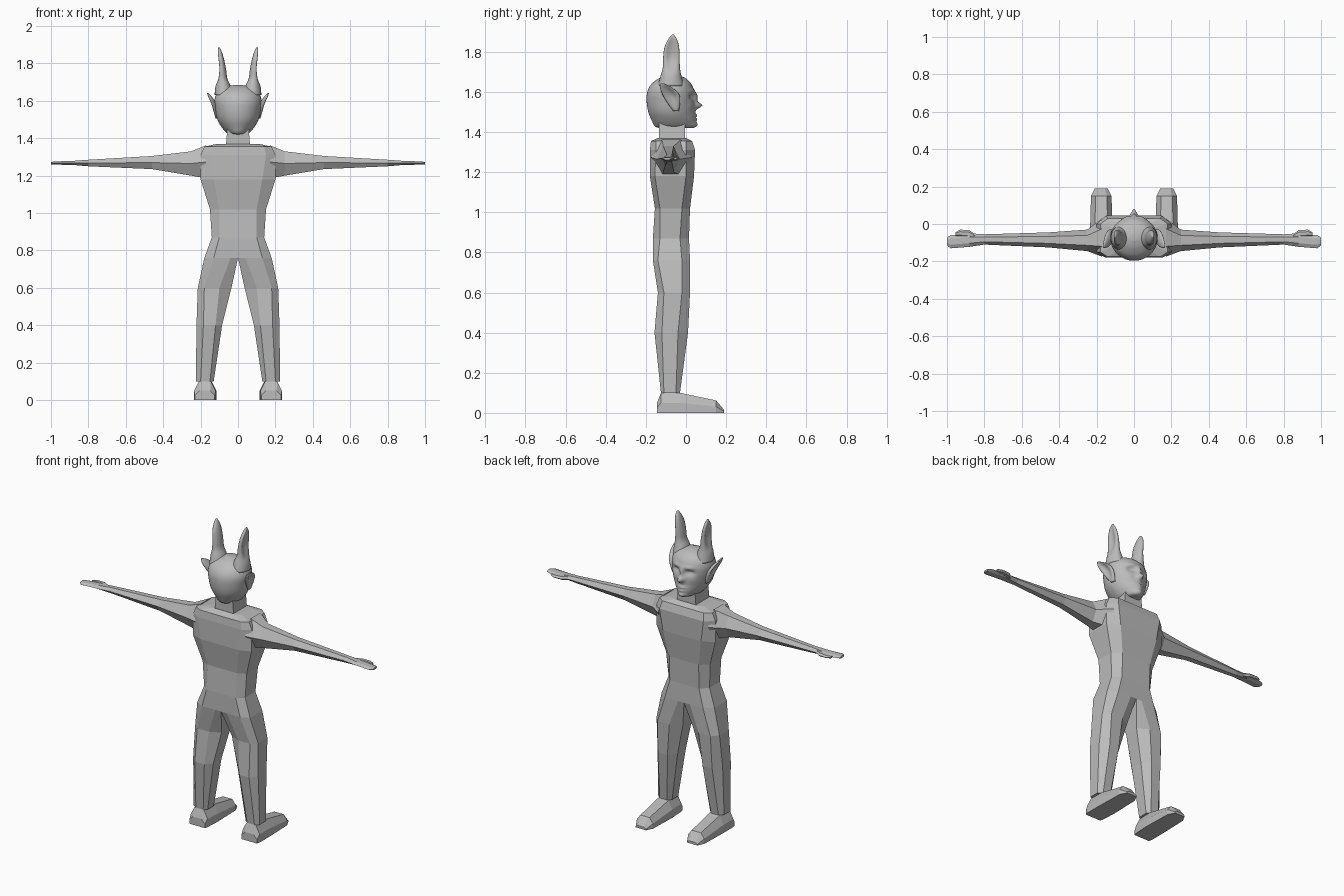
import bpy
import bmesh
from math import sin, cos, pi, exp
from mathutils import Matrix, Vector

default_cube = bpy.data.objects.get("Cube")
if default_cube:
    bpy.data.objects.remove(default_cube, do_unlink=True)

# One plain clay colour
clay = bpy.data.materials.new("clay_grey")
clay.use_nodes = True
grey = (0.5, 0.5, 0.5, 1)
clay.diffuse_color = grey
clay.node_tree.nodes["Principled BSDF"].inputs["Base Color"].default_value = grey


def loft(name, rings, mirrored=True, smooth=False):
    """Skin a stack of equal rings, cap both ends, optionally mirror across x."""
    bm = bmesh.new()
    loops = [[bm.verts.new(point) for point in ring] for ring in rings]
    count = len(loops[0])
    for lower, upper in zip(loops, loops[1:]):
        for i in range(count):
            j = (i + 1) % count
            quad = (lower[i], lower[j], upper[j], upper[i])
            # Skip the wall that would lie inside the body on the centre plane
            if mirrored and all(abs(v.co.x) < 1e-5 for v in quad):
                continue
            bm.faces.new(quad)
    bm.faces.new(loops[0])
    bm.faces.new(loops[-1])
    if mirrored:
        geom = bm.verts[:] + bm.edges[:] + bm.faces[:]
        bmesh.ops.mirror(bm, geom=geom, matrix=Matrix(), merge_dist=0.0001, axis='X')
    bmesh.ops.recalc_face_normals(bm, faces=bm.faces[:])
    mesh = bpy.data.meshes.new(name)
    bm.to_mesh(mesh)
    bm.free()
    mesh.materials.append(clay)
    obj = bpy.data.objects.new(name, mesh)
    bpy.context.collection.objects.link(obj)
    for poly in mesh.polygons:
        poly.use_smooth = smooth
    return obj


def refine(rows, steps):
    """Smoothly interpolate rows of numbers."""
    rows = [Vector(row) for row in rows]
    result = []
    for i in range(len(rows) - 1):
        a, b = rows[max(i - 1, 0)], rows[i]
        c, d = rows[i + 1], rows[min(i + 2, len(rows) - 1)]
        for s in range(steps):
            t = s / steps
            result.append(b + (c - a) * (t / 2)
                          + (a * 2 - b * 5 + c * 4 - d) * (t * t / 2)
                          + (b * 3 - a - c * 3 + d) * (t ** 3 / 2))
    return result + [rows[-1]]


# Torso and legs: half sections from collar to ankle
# (height, inner x, panel x, panel edge x, outer x, back, side back, side front, front)
body_rows = [
    (1.37, 0, .04, .08, .11, -.14, -.12, -.02, 0),
    (1.355, 0, .06, .14, .18, -.175, -.15, 0, .03),
    (1.31, 0, .06, .15, .2, -.18, -.15, 0, .045),
    (1.18, 0, .05, .13, .2, -.18, -.155, 0, .04),
    (1.02, 0, .05, .1, .15, -.155, -.13, -.02, .02),
    (.87, 0, .05, .1, .14, -.165, -.13, -.03, .015),
    (.76, 0, .04, .13, .18, -.165, -.14, -.02, .02),
    (.6, .035, .1, .18, .215, -.14, -.11, -.02, .02),
    (.4, .085, .12, .185, .222, -.157, -.12, -.04, .01),
    (.1, .13, .15, .2, .225, -.125, -.11, -.05, -.03),
]


def body_ring(z, inner, panel, edge, outer, back, side_back, side_front, front):
    torso = inner == 0
    return [(inner, back if torso else side_back, z), (panel, back, z),
            (edge, back, z), (outer, side_back, z), (outer, side_front, z),
            (edge, front, z), (panel, front, z),
            (inner, front if torso else side_front, z)]


loft("body_and_legs", [body_ring(*row) for row in body_rows])

# Feet: (y, inner x, outer x, height)
foot_rows = [(-.145, .125, .23, .05), (-.125, .12, .235, .1), (-.03, .115, .235, .1),
             (.15, .12, .23, .062), (.19, .14, .21, .015)]


def foot_ring(y, inner, outer, top):
    bevel = (outer - inner) * .22
    return [(inner, y, 0), (inner, y, top * .5), (inner + bevel, y, top),
            (outer - bevel, y, top), (outer, y, top * .5), (outer, y, 0)]


loft("feet", [foot_ring(*row) for row in foot_rows])


# Arms with flat hands: (x, back, front, bottom, top)
def limb_ring(x, back, front, bottom, top):
    bevel, middle = (front - back) * .27, (bottom + top) / 2
    return [(x, back, middle), (x, back + bevel, top), (x, front - bevel, top),
            (x, front, middle), (x, front - bevel, bottom), (x, back + bevel, bottom)]


arm_rows = [(.17, -.175, .03, 1.185, 1.362), (.25, -.145, -.03, 1.2, 1.33),
            (.46, -.125, -.045, 1.235, 1.305), (.8, -.11, -.055, 1.25, 1.285),
            (.88, -.122, -.05, 1.257, 1.279), (.98, -.13, -.06, 1.259, 1.276),
            (1, -.115, -.072, 1.261, 1.273)]
thumb_rows = [(.85, -.08, -.055, 1.258, 1.278), (.88, -.075, -.033, 1.258, 1.278),
              (.93, -.07, -.03, 1.26, 1.276), (.955, -.065, -.045, 1.262, 1.274)]
loft("arms", [limb_ring(*row) for row in arm_rows])
loft("thumbs", [limb_ring(*row) for row in thumb_rows])

# Neck
corners = [(1, 1), (-1, 1), (-1, -1), (1, -1)]
loft("neck", [[(half * sx, -.07 + .065 * sy, z) for sx, sy in corners]
              for z, half in ((1.355, .065), (1.48, .055))], mirrored=False)

# Head: (height, half width, back, front)
head_rows = refine([
    (1.42, .035, -.13, .035), (1.428, .06, -.155, .048), (1.46, .088, -.172, .05),
    (1.5, .11, -.188, .046), (1.55, .121, -.196, .044), (1.6, .126, -.193, .04),
    (1.64, .113, -.172, .026), (1.67, .08, -.13, -.005), (1.685, .02, -.09, -.05)], 6)

# Facial relief: (x, height, x spread, z spread, depth)
relief = [
    (0, 1.575, .012, .028, .016), (0, 1.532, .016, .016, .036),      # nose
    (.045, 1.575, .024, .014, -.02), (.045, 1.57, .015, .005, .009),  # eyes
    (.04, 1.606, .028, .009, .008), (.065, 1.53, .02, .02, .004),     # brows, cheeks
    (0, 1.483, .026, .006, .009), (0, 1.463, .024, .006, .007),       # lips
    (0, 1.437, .026, .01, .008),                                      # chin
]


def face_depth(x, z):
    return sum(depth * exp(-((abs(x) - cx) / wx) ** 2 - ((z - cz) / wz) ** 2)
               for cx, cz, wx, wz, depth in relief)


def head_ring(z, half, back, front, count=72):
    ring = []
    middle, radius = (back + front) / 2, (front - back) / 2
    jaw = max(0, min(1, (1.56 - z) / .12))
    for i in range(count):
        c, s = cos(2 * pi * i / count), sin(2 * pi * i / count)
        x = half * c * (1 - .2 * jaw * max(s, 0))
        y = middle + radius * s
        ring.append((x, y + face_depth(x, z) * max(s, 0) ** .5, z))
    return ring


loft("head", [head_ring(*row) for row in head_rows], mirrored=False, smooth=True)


# Horns and ears: smooth flattened tubes with a hollow on the outer side
def hollow_ring(x, y, z, rx, ry, hollow, count=24):
    ring = []
    for i in range(count):
        a = 2 * pi * i / count
        dent = hollow * max(0, cos(a)) ** 3
        ring.append((x + rx * cos(a) * (1 - dent), y + ry * sin(a), z))
    return ring


# (x, y, height, x radius, y radius, hollow)
horn_rows = [
    (.075, -.075, 1.63, .05, .065, 0), (.08, -.075, 1.68, .04, .052, 0),
    (.086, -.073, 1.72, .029, .043, .4), (.088, -.073, 1.77, .024, .041, .9),
    (.094, -.071, 1.82, .02, .037, .9), (.1, -.067, 1.86, .014, .023, .6),
    (.102, -.065, 1.885, .004, .005, 0)]
ear_rows = [
    (.11, -.05, 1.505, .01, .014, 0), (.12, -.06, 1.54, .018, .03, .7),
    (.135, -.075, 1.585, .019, .042, 1.2), (.152, -.098, 1.62, .014, .031, 1),
    (.163, -.118, 1.643, .004, .008, 0)]
for name, rows in (("horns", horn_rows), ("ears", ear_rows)):
    loft(name, [hollow_ring(*row) for row in refine(rows, 4)], smooth=True)
